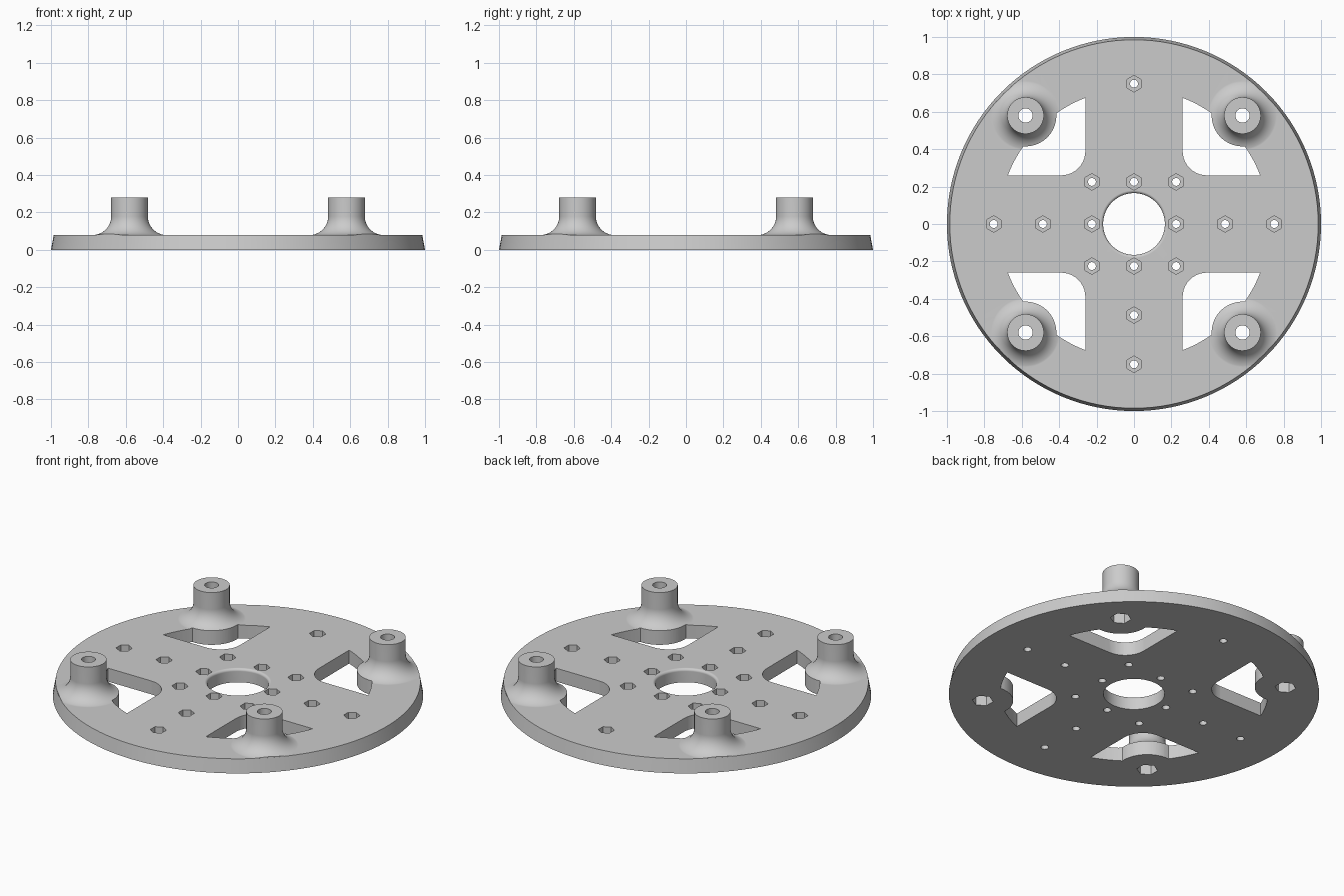
import bpy, bmesh
from math import sin, cos, atan2, acos, hypot, radians, pi
from mathutils import Matrix

cube = bpy.data.objects.get("Cube")
if cube:
    bpy.data.objects.remove(cube)

THICK, TOP = 0.08, 0.28      # plate thickness, post height
POST = 0.58                  # post offset in x and y
BOSS, WINDOW = 0.165, 0.723  # boss radius, outer radius of the windows

grey = bpy.data.materials.new("grey_plastic")
grey.use_nodes = True
colour = (0.6, 0.6, 0.6, 1)
grey.diffuse_color = colour
grey.node_tree.nodes["Principled BSDF"].inputs["Base Color"].default_value = colour


def finish(bm, name):
    bmesh.ops.recalc_face_normals(bm, faces=bm.faces)
    mesh = bpy.data.meshes.new(name)
    bm.to_mesh(mesh)
    bm.free()
    mesh.materials.append(grey)
    ob = bpy.data.objects.new(name, mesh)
    bpy.context.collection.objects.link(ob)
    return ob


def lathe(bm, profile, x=0, y=0, sides=64, closed=False):
    """Spin (radius, z) points; closed joins the last ring to the first."""
    turns = [2 * pi * i / sides for i in range(sides)]
    rings = [[bm.verts.new((x + r * cos(a), y + r * sin(a), z)) for a in turns]
             for r, z in profile]
    pairs = list(zip(rings, rings[1:]))
    if closed:
        pairs.append((rings[-1], rings[0]))
    else:
        bm.faces.new(rings[0])
        bm.faces.new(rings[-1])
    for low, high in pairs:
        for i in range(sides):
            j = (i + 1) % sides
            bm.faces.new((low[i], low[j], high[j], high[i]))


def prism(bm, outline, z0, z1):
    low = [bm.verts.new((x, y, z0)) for x, y in outline]
    high = [bm.verts.new((x, y, z1)) for x, y in outline]
    bm.faces.new(low)
    bm.faces.new(high)
    for i in range(len(low)):
        j = (i + 1) % len(low)
        bm.faces.new((low[i], low[j], high[j], high[i]))


def arc(cx, cy, r, start, end, n):
    return [(cx + r * cos(start + (end - start) * i / n),
             cy + r * sin(start + (end - start) * i / n)) for i in range(n + 1)]


def hexagon(x, y, r):
    return arc(x, y, r, pi / 2, pi / 2 + 5 * pi / 3, 5)


def combine(target, tool, operation):
    mod = target.modifiers.new(operation, 'BOOLEAN')
    mod.operation, mod.object, mod.solver = operation, tool, 'EXACT'
    bpy.context.view_layer.objects.active = target
    bpy.ops.object.modifier_apply(modifier=mod.name)
    bpy.data.objects.remove(tool)


# Tapered round plate with a softened centre hole
bm = bmesh.new()
lip = arc(0.18, THICK - 0.015, 0.015, pi, pi / 2, 5)
lathe(bm, [(0.165, 0)] + lip + [(0.985, THICK), (1, 0)], sides=128, closed=True)
plate = finish(bm, "mounting_plate")

# Four posts with flared feet, trimmed to the plate's rim
corners = [(sx * POST, sy * POST) for sx in (-1, 1) for sy in (-1, 1)]
bm = bmesh.new()
flare = arc(0.198, THICK + 0.099, 0.1, 1.5 * pi, pi, 14)
for x, y in corners:
    lathe(bm, [(0.198, 0.04)] + flare + [(0.098, TOP)], x, y)
posts = finish(bm, "posts")
bm = bmesh.new()
slope = 0.015 / THICK
lathe(bm, [(0.9995 - slope * z, z) for z in (0.02, 0.4)], sides=128)
combine(posts, finish(bm, "rim_trimmer"), 'INTERSECT')
combine(plate, posts, 'UNION')

# Four windows that wrap around the bosses
reach = POST * 2 ** 0.5
spread = acos((WINDOW ** 2 + reach ** 2 - BOSS ** 2) / (2 * WINDOW * reach))
edge = acos(0.26 / WINDOW)
meet = pi / 4 + spread
boss_a = atan2(WINDOW * sin(meet) - POST, WINDOW * cos(meet) - POST)
outline = arc(0.39, 0.39, 0.13, 1.5 * pi, pi, 10)
outline += arc(0, 0, WINDOW, edge, meet, 6)
outline += arc(POST, POST, BOSS, boss_a, 2.5 * pi - boss_a, 18)[1:-1]
outline += arc(0, 0, WINDOW, pi / 2 - meet, pi / 2 - edge, 6)
bm = bmesh.new()
for k in range(4):
    c, s = cos(k * pi / 2), sin(k * pi / 2)
    prism(bm, [(c * x - s * y, s * x + c * y) for x, y in outline], -0.1, 0.4)
combine(plate, finish(bm, "window_cutter"), 'DIFFERENCE')

# Screw holes: a square grid round the centre plus the arms
step, middle, outer = 0.225, 0.487, 0.75
holes = [(i * step, j * step) for i in (-1, 0, 1) for j in (-1, 0, 1) if i or j]
holes += [(-outer, 0), (outer, 0), (0, outer), (0, -outer)]
holes += [(-middle, 0), (middle, 0), (0, -middle)]

# Round bores through the plate and the posts
bm = bmesh.new()
for x, y in holes:
    lathe(bm, [(0.021, -0.1), (0.021, 0.4)], x, y, sides=24)
for x, y in corners:
    lathe(bm, [(0.038, -0.1), (0.038, 0.4)], x, y, sides=32)
combine(plate, finish(bm, "bore_cutter"), 'DIFFERENCE')

# Hexagonal nut pockets: on top for the plate, underneath for the posts
bm = bmesh.new()
for x, y in holes:
    prism(bm, hexagon(x, y, 0.044), 0.04, 0.2)
for x, y in corners:
    prism(bm, hexagon(x, y, 0.057), -0.1, 0.1)
combine(plate, finish(bm, "nut_pocket_cutter"), 'DIFFERENCE')

# Smooth curved walls, crisp edges
bpy.ops.object.select_all(action='DESELECT')
plate.select_set(True)
bpy.context.view_layer.objects.active = plate
bpy.ops.object.shade_smooth_by_angle(angle=radians(30))
weighted = plate.modifiers.new("even_normals", 'WEIGHTED_NORMAL')
weighted.keep_sharp = True
